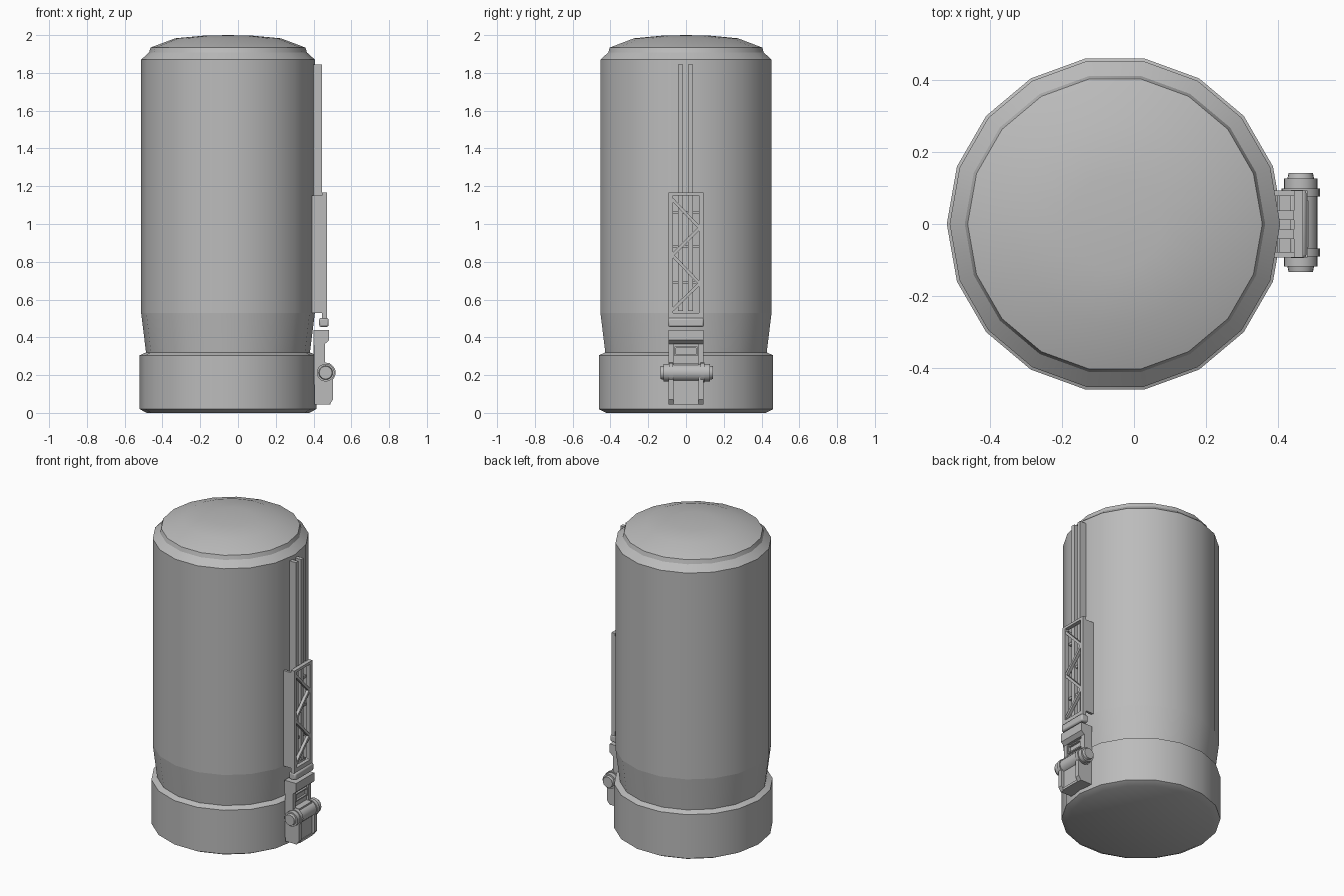
import bpy, bmesh, math
from mathutils import Matrix, Vector

old = bpy.data.objects.get("Cube")
if old:
    bpy.data.objects.remove(old, do_unlink=True)

grey = bpy.data.materials.new("plain grey")
grey.use_nodes = True
grey.diffuse_color = (0.5, 0.5, 0.5, 1)
grey.node_tree.nodes["Principled BSDF"].inputs["Base Color"].default_value = (0.5, 0.5, 0.5, 1)

parts = []


def finish(bm, name):
    mesh = bpy.data.meshes.new(name)
    bm.to_mesh(mesh)
    bm.free()
    mesh.materials.append(grey)
    obj = bpy.data.objects.new(name, mesh)
    bpy.context.collection.objects.link(obj)
    parts.append(obj)
    return obj


def lathe(name, profile, sides, place):
    """Turn (radius, height) points, listed upwards, around z."""
    bm = bmesh.new()
    rings = []
    for r, z in profile:
        angles = [math.tau * i / sides for i in range(sides)]
        rings.append([bm.verts.new((r * math.cos(a), r * math.sin(a), z)) for a in angles])
    for low, high in zip(rings, rings[1:]):
        for i in range(sides):
            j = (i + 1) % sides
            bm.faces.new((low[i], low[j], high[j], high[i]))
    bmesh.ops.remove_doubles(bm, verts=bm.verts, dist=1e-5)
    bm.transform(place)
    return finish(bm, name)


def slab(name, outline, y0, y1):
    """Extrude an (x, z) outline from y0 to y1."""
    bm = bmesh.new()
    face = bm.faces.new([bm.verts.new((x, y0, z)) for x, z in outline])
    new = bmesh.ops.extrude_face_region(bm, geom=[face])["geom"]
    bmesh.ops.translate(bm, vec=(0, y1 - y0, 0),
                        verts=[v for v in new if isinstance(v, bmesh.types.BMVert)])
    bmesh.ops.recalc_face_normals(bm, faces=bm.faces)
    return finish(bm, name)


def box(name, x, y, z):
    return slab(name, [(x[0], z[0]), (x[1], z[0]), (x[1], z[1]), (x[0], z[1])], *y)


def strut(name, start, end, x, width):
    """Flat diagonal bar between two (y, z) points."""
    a, b = Vector(start), Vector(end)
    d = b - a
    bm = bmesh.new()
    bmesh.ops.create_cube(bm, size=1)
    mid = (a + b) / 2
    bm.transform(Matrix.Translation((sum(x) / 2, mid.x, mid.y))
                 @ Matrix.Rotation(math.atan2(d.y, d.x), 4, 'X')
                 @ Matrix.Diagonal((x[1] - x[0], d.length, width, 1)))
    return finish(bm, name)


# Tank body in separate shells so that the seams stay crisp
axis = Matrix.Translation((-0.053, 0, 0))
shells = {
    "base_ring": [(0, 0), (0.43, 0), (0.468, 0.02), (0.468, 0.305), (0.434, 0.32)],
    "tapered_neck": [(0.434, 0.32), (0.46, 0.53)],
    "barrel": [(0.46, 0.53), (0.46, 1.87)],
    "shoulder": [(0.46, 1.87), (0.418, 1.908)],
    "cap_wall": [(0.418, 1.908), (0.41, 1.934)],
    "dome": [(0.41, 1.934), (0.28, 1.983), (0.13, 1.997), (0, 2)],
}
for name, profile in shells.items():
    lathe(name, profile, 18, axis)

# Twin guide rails up the side
for name, y in (("right_rail", -0.042), ("left_rail", 0.011)):
    box(name, (0.39, 0.445), (y, y + 0.026), (0.54, 1.845))

# Truss ladder: two uprights with back strips, end bars, rungs, zigzag struts
front = (0.445, 0.47)
for side, s in (("right", -1), ("left", 1)):
    y0, y1 = sorted((s * 0.07, s * 0.093))
    box(side + "_upright", front, (y0, y1), (0.5, 1.167))
    y0, y1 = sorted((s * 0.078, s * 0.093))
    box(side + "_back_strip", (0.385, 0.445), (y0, y1), (0.53, 1.15))
box("truss_top_bar", front, (-0.07, 0.07), (1.15, 1.167))
box("truss_bottom_bar", front, (-0.07, 0.07), (0.5, 0.53))
for z in (1.06, 0.88, 0.69):
    box("rung", (0.405, 0.435), (-0.08, 0.08), (z - 0.008, z + 0.008))
levels = [1.13, 0.98, 0.835, 0.685, 0.545]
for i, (top, low) in enumerate(zip(levels, levels[1:])):
    s = 1 if i % 2 else -1
    strut("zigzag_strut", (s * 0.072, top), (-s * 0.072, low), (0.448, 0.467), 0.016)

# Rounded crossbar under the truss
crossbar = box("crossbar", (0.43, 0.48), (-0.095, 0.095), (0.455, 0.503))
bevel = crossbar.modifiers.new("Bevel", 'BEVEL')
bevel.width = 0.01
bevel.segments = 2

# Hinge bracket: two cheeks with a recessed web between them
cheek = [(0.4, 0.44), (0.483, 0.44), (0.483, 0.385), (0.46, 0.365), (0.46, 0.265),
         (0.503, 0.2), (0.503, 0.07), (0.485, 0.045), (0.405, 0.045)]
slab("right_cheek", cheek, -0.093, -0.065)
slab("left_cheek", cheek, 0.065, 0.093)
slab("bracket_head", [(0.4, 0.44), (0.483, 0.44), (0.483, 0.385), (0.46, 0.365),
                      (0.4, 0.365)], -0.065, 0.065)
box("bracket_web", (0.4, 0.445), (-0.065, 0.065), (0.265, 0.365))
box("lower_web", (0.405, 0.485), (-0.065, 0.065), (0.06, 0.265))
box("foot_bar", (0.405, 0.49), (-0.065, 0.065), (0.045, 0.06))

# Small window frame on the web
for z in (0.3, 0.343):
    box("window_frame_bar", (0.44, 0.458), (-0.06, 0.06), (z, z + 0.008))
for y in (-0.06, 0.052):
    box("window_frame_side", (0.44, 0.458), (y, y + 0.008), (0.308, 0.343))

# Hinge pin with collars and tapered ends
pin = [(0, -0.138), (0.034, -0.138), (0.037, -0.122), (0.047, -0.122), (0.047, -0.095),
       (0.053, -0.095), (0.053, -0.072), (0.047, -0.072)]
pin += [(r, -z) for r, z in reversed(pin)]
lathe("hinge_pin", pin, 20,
      Matrix.Translation((0.464, 0.004, 0.213)) @ Matrix.Rotation(math.pi / 2, 4, 'X'))

# Smooth the round parts and keep hard edges
bpy.ops.object.select_all(action='DESELECT')
for obj in parts:
    obj.select_set(True)
bpy.context.view_layer.objects.active = parts[0]
bpy.ops.object.shade_smooth_by_angle(angle=math.radians(30))
